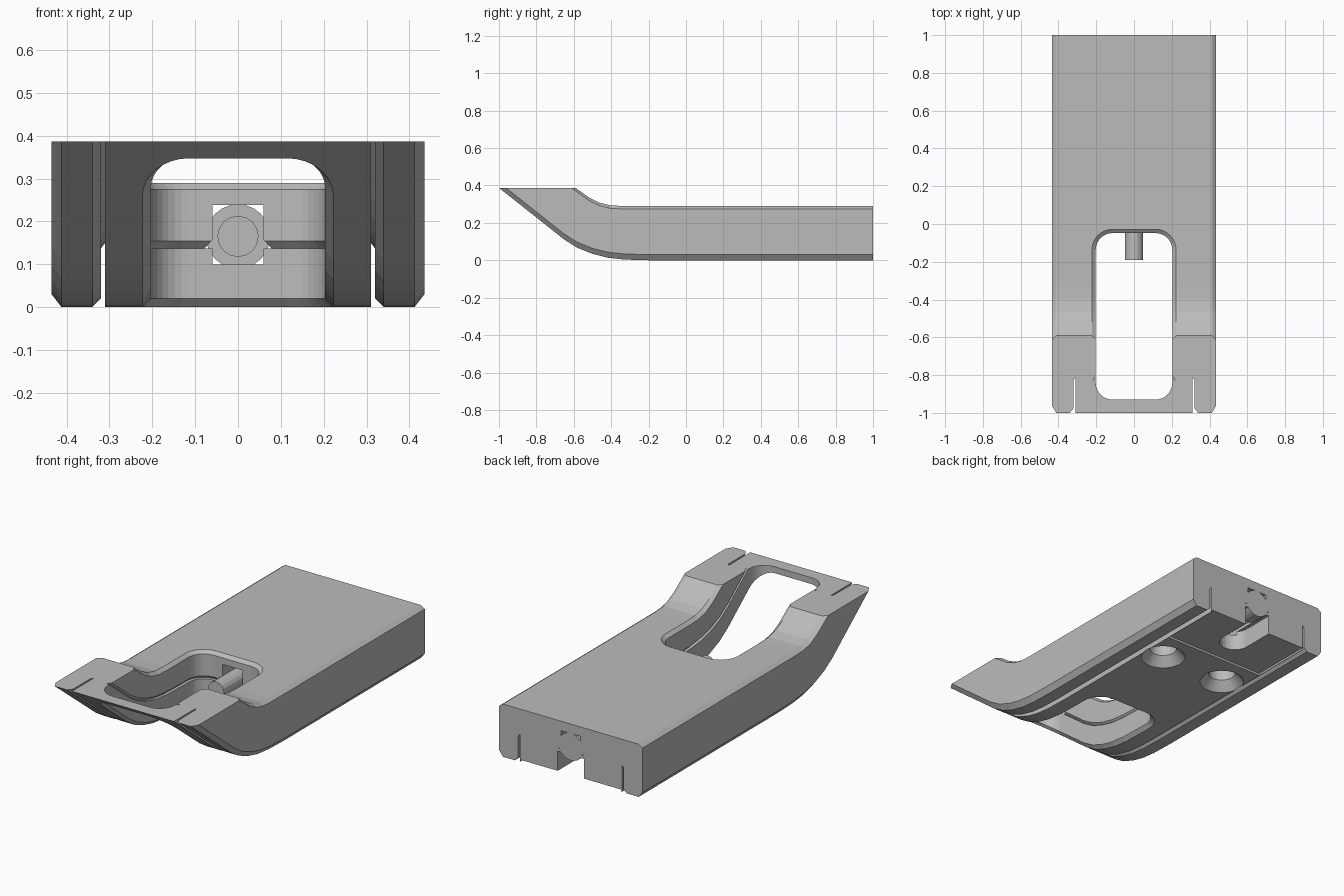
import bpy, bmesh, math
from mathutils import Matrix

cube = bpy.data.objects.get("Cube")
if cube:
    bpy.data.objects.remove(cube, do_unlink=True)

grey = bpy.data.materials.new("mid grey")
grey.use_nodes = True
GREY = (0.5, 0.5, 0.5, 1)
grey.diffuse_color = GREY
grey.node_tree.nodes["Principled BSDF"].inputs["Base Color"].default_value = GREY

# Side profile: underside and upper surface as (y, z)
LIP = 0.387
UNDER = [(-1, LIP), (-0.65, 0.11), (-0.58, 0.066), (-0.5, 0.034), (-0.42, 0.014),
         (-0.33, 0.004), (-0.2, 0), (1, 0)]
UPPER = [(-0.59, LIP), (-0.52, 0.337), (-0.46, 0.307), (-0.4, 0.293), (-0.33, 0.29), (1, 0.29)]
BREAKS = sorted({y for y, z in UNDER + UPPER})


def height(profile, y):
    """Height of a profile at y, continued in a straight line past its ends."""
    for (y0, z0), (y1, z1) in zip(profile, profile[1:]):
        if y <= y1:
            break
    return z0 + (z1 - z0) * (y - y0) / (y1 - y0)


def shifted(profile, dz):
    """Profile moved vertically, with its first point slid back onto the lip."""
    (y0, z0), (y1, z1) = profile[:2]
    start = (y0 + dz * (y1 - y0) / (z0 - z1), LIP)
    return [start] + [(y, z + dz) for y, z in profile[1:]]


def make(name, bm):
    bmesh.ops.recalc_face_normals(bm, faces=bm.faces)
    mesh = bpy.data.meshes.new(name)
    bm.to_mesh(mesh)
    bm.free()
    mesh.materials.append(grey)
    ob = bpy.data.objects.new(name, mesh)
    bpy.context.collection.objects.link(ob)
    return ob


def loft(name, rings):
    """Join closed rings of points and cap both ends."""
    bm = bmesh.new()
    rows = [[bm.verts.new(p) for p in ring] for ring in rings]
    n = len(rows[0])
    for a, b in zip(rows, rows[1:]):
        for i in range(n):
            j = (i + 1) % n
            bm.faces.new((a[i], a[j], b[j], b[i]))
    bm.faces.new(rows[0])
    bm.faces.new(rows[-1])
    return make(name, bm)


def box(name, x, y0, y1, z0, z1):
    return loft(name, [[(-x, y, z0), (x, y, z0), (x, y, z1), (-x, y, z1)] for y in (y0, y1)])


def cone(name, r1, r2, x, y, z0, z1, sides=32):
    bm = bmesh.new()
    bmesh.ops.create_cone(bm, cap_ends=True, segments=sides, radius1=r1, radius2=r2,
                          depth=z1 - z0, matrix=Matrix.Translation((x, y, (z0 + z1) / 2)))
    return make(name, bm)


def window(name, layers, profile=None):
    """Rounded opening; each layer is (height above the profile, outward growth)."""
    bm = bmesh.new()
    rows = []
    for t, grow in layers:
        hx, front, back, r = 0.203 + grow, -0.93 - grow, -0.048 + grow, 0.09 + grow
        arc = [math.radians(11.25 * i) for i in range(9)]
        half = [(hx - r + r * math.sin(a), front + r - r * math.cos(a)) for a in arc]
        half += [(hx, y) for y in BREAKS if -0.78 < y < -0.18]
        half += [(hx - r + r * math.cos(a), back - r + r * math.sin(a)) for a in arc]
        rows.append([[bm.verts.new((s * x, y, t + (height(profile, y) if profile else 0)))
                      for x, y in half] for s in (1, -1)])
    for a, b in zip(rows, rows[1:]):
        for side in (0, 1):
            for i in range(len(half) - 1):
                bm.faces.new((a[side][i], a[side][i + 1], b[side][i + 1], b[side][i]))
        for i in (0, -1):
            bm.faces.new((a[0][i], a[1][i], b[1][i], b[0][i]))
    for row in (rows[0], rows[-1]):
        for i in range(len(half) - 1):
            bm.faces.new((row[0][i], row[0][i + 1], row[1][i + 1], row[1][i]))
    return make(name, bm)


# Body with chamfered long edges
rings = []
for x, low, high in ((-0.435, 0.03, -0.016), (-0.412, 0, 0), (0.412, 0, 0), (0.435, 0.03, -0.016)):
    outline = shifted(UNDER, low) + shifted(UPPER, high)[::-1]
    rings.append([(x, y, z) for y, z in outline])
body = loft("body", rings)

# Opening with chamfered rims and an undercut groove
cutters = [
    window("opening", [(-0.2, 0), (0.6, 0)]),
    window("lower_rim", [(-0.02, 0.04), (0.025, -0.005)], UNDER),
    window("groove", [(0.137, 0.017), (0.165, -0.011)], UNDER),
    window("upper_rim", [(-0.02, -0.005), (0.016, 0.04)], UPPER),
]

# Narrow slots along the underside
section = [(0.31, -0.03), (0.37, -0.03), (0.32, 0.02), (0.32, 0.137), (0.31, 0.15)]
for s in (1, -1):
    cutters.append(loft("slot", [[(s * x, y, height(UNDER, y) + t) for x, t in section]
                                 for y in [-1.1] + BREAKS + [1.1]]))
    # Countersunk screw holes
    cutters.append(cone("countersink", 0.132, 0.07, s * 0.2, 0.475, -0.02, 0.05))
    cutters.append(cone("screw_hole", 0.07, 0.07, s * 0.2, 0.475, 0.03, 0.137))

# Tunnel for the bolt, with grooved sides
tunnel = [(0.06, 0.1), (0.06, 0.137), (0.078, 0.137), (0.06, 0.157), (0.06, 0.238)]
tunnel += [(-x, z) for x, z in reversed(tunnel)]
cutters.append(loft("tunnel", [[(x, y, z) for x, z in tunnel] for y in (-0.1, 1.1)]))

# Rear step and access pocket under the bolt head
cutters.append(box("rear_step", 0.309, 0.65, 1.1, -0.1, 0.012))
cutters.append(cone("pocket_end", 0.08, 0.08, 0, 0.82, -0.1, 0.12))
cutters.append(box("pocket", 0.0798, 0.82, 1.1, -0.1, 0.1195))

for cutter in cutters:
    mod = body.modifiers.new("cut", 'BOOLEAN')
    mod.operation, mod.solver, mod.object = 'DIFFERENCE', 'EXACT', cutter
graph = bpy.context.evaluated_depsgraph_get()
body.data = bpy.data.meshes.new_from_object(body.evaluated_get(graph))
body.modifiers.clear()
for cutter in cutters:
    bpy.data.objects.remove(cutter, do_unlink=True)


# Bolt
def along_y(name, r, y0, y1, sides):
    ring = [2 * math.pi * i / sides for i in range(sides)]
    return loft(name, [[(r * math.cos(a), y, 0.165 + r * math.sin(a)) for a in ring]
                       for y in (y0, y1)])


along_y("bolt_shaft", 0.048, -0.19, 0.95, 16)
along_y("bolt_head", 0.075, 0.92, 1, 24)
